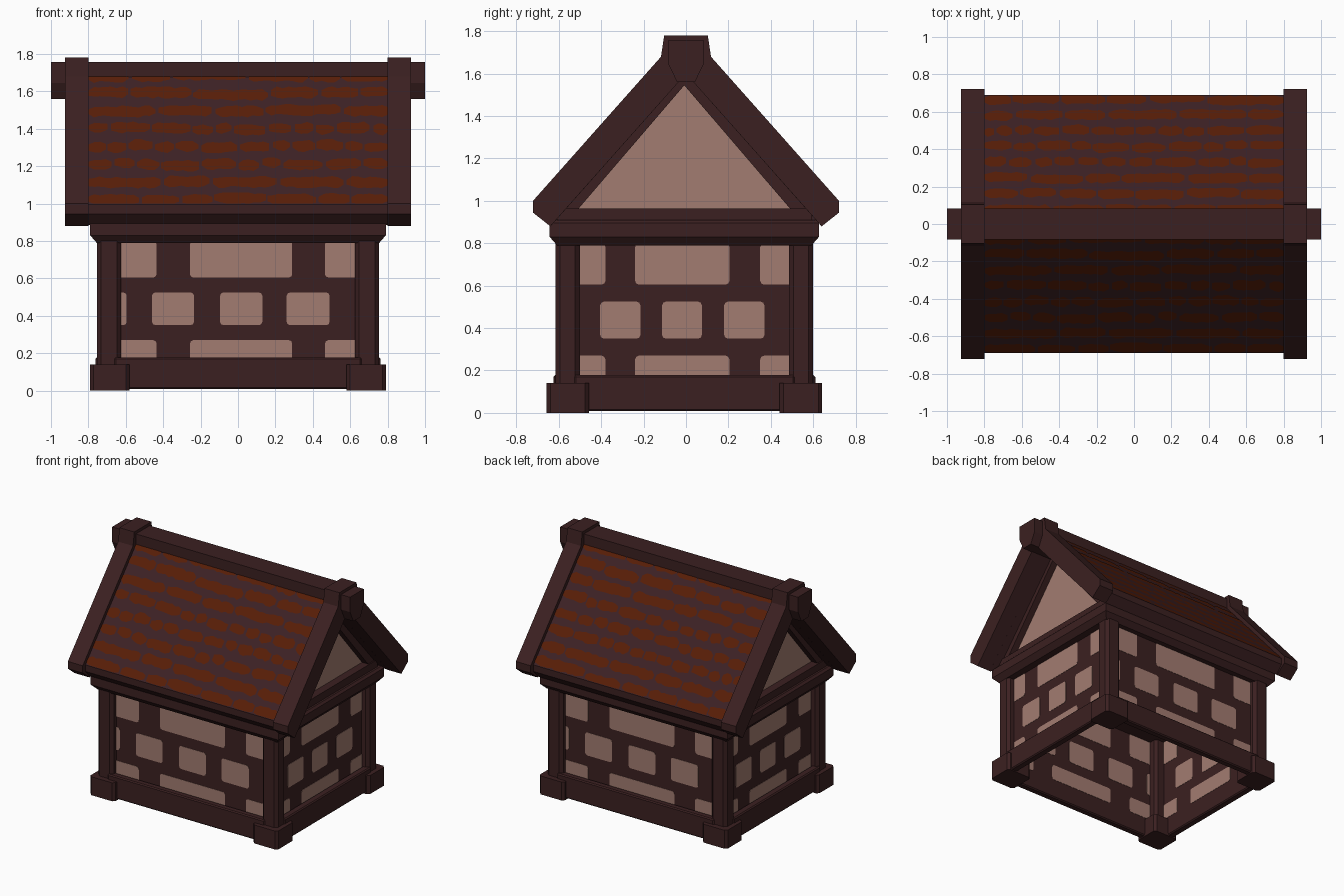
import bpy, bmesh, math, random
from mathutils import Vector

if "Cube" in bpy.data.objects:
    bpy.data.objects.remove(bpy.data.objects["Cube"])

random.seed(4)
CY = -0.008  # the body sits slightly forward of the roof


def material(name, rgb):
    m = bpy.data.materials.new(name)
    m.diffuse_color = (*rgb, 1)
    m.use_nodes = True
    m.node_tree.nodes["Principled BSDF"].inputs["Base Color"].default_value = m.diffuse_color
    return m


WOOD = material("dark_wood", (0.044, 0.0145, 0.0150))
PLASTER = material("pale_plaster", (0.365, 0.202, 0.164))
TILE = material("rust_tile", (0.098, 0.0125, 0.0022))
GAP = material("roof_brown", (0.046, 0.0155, 0.0180))


def finish(name, bm, mats, recalc=True):
    if recalc:
        bmesh.ops.recalc_face_normals(bm, faces=bm.faces[:])
    me = bpy.data.meshes.new(name)
    bm.to_mesh(me)
    bm.free()
    for m in mats:
        me.materials.append(m)
    ob = bpy.data.objects.new(name, me)
    bpy.context.collection.objects.link(ob)
    return ob


def box(name, a, b, bevel=0.0, vertical_only=False, mat=WOOD):
    lo = [min(p, q) for p, q in zip(a, b)]
    hi = [max(p, q) for p, q in zip(a, b)]
    bm = bmesh.new()
    bmesh.ops.create_cube(bm, size=1)
    for v in bm.verts:
        for i in range(3):
            v.co[i] = lo[i] if v.co[i] < 0 else hi[i]
    if bevel:
        edges = [e for e in bm.edges if not vertical_only
                 or abs(e.verts[0].co.z - e.verts[1].co.z) > 1e-4]
        bmesh.ops.bevel(bm, geom=edges, offset=bevel, segments=1, affect='EDGES')
    return finish(name, bm, [mat])


def extrude_poly(bm, ring0, ring1, mat_index=0):
    a = [bm.verts.new(p) for p in ring0]
    b = [bm.verts.new(p) for p in ring1]
    n = len(a)
    faces = [bm.faces.new(a), bm.faces.new(b[::-1])]
    faces += [bm.faces.new((a[i], b[i], b[(i + 1) % n], a[(i + 1) % n])) for i in range(n)]
    for f in faces:
        f.material_index = mat_index


def prism(name, half, x0, x1, mats=(WOOD,), inner=None, dy=0.0):
    """Extrude along x a (y, z) half profile, listed top to bottom, mirrored about
    y = 0. With inner set, the underside rises to a notch at that height."""
    pts = list(half)
    if inner is not None:
        pts.append((0, inner))
    pts += [(-y, z) for y, z in reversed(half) if y > 0]
    bm = bmesh.new()
    extrude_poly(bm, [(x0, y + dy, z) for y, z in pts], [(x1, y + dy, z) for y, z in pts])
    return finish(name, bm, mats)


# Corner posts and feet
for sx, nx in ((-1, "left"), (1, "right")):
    for sy, ny in ((-1, "front"), (1, "back")):
        tag = f"{ny}_{nx}"
        box("foot_" + tag, (sx * .58, sy * .45 + CY, 0), (sx * .79, sy * .65 + CY, .14), .018, True)
        box("post_" + tag, (sx * .625, sy * .493 + CY, .12), (sx * .755, sy * .608 + CY, .81), .022, True)

# Base beams
for s, ny, nx in ((-1, "front", "left"), (1, "back", "right")):
    box("base_beam_" + ny, (-.66, s * .565 + CY, .008), (.66, s * .618 + CY, .178), .008)
    box("base_beam_" + nx, (s * .705, -.52 + CY, .008), (s * .762, .52 + CY, .178), .008)

# Top plate with its lower edge chamfered inward
bm = bmesh.new()
levels = [(.755, .60, .79), (.79, .635, .83), (.79, .635, .895), (.775, .62, .91)]
rings = []
for hx, hy, z in levels:
    rings.append([bm.verts.new((sx * hx, sy * hy + CY, z))
                  for sx, sy in ((-1, -1), (1, -1), (1, 1), (-1, 1))])
for r, q in zip(rings, rings[1:]):
    for i in range(4):
        bm.faces.new((r[i], r[(i + 1) % 4], q[(i + 1) % 4], q[i]))
bm.faces.new(rings[0])
bm.faces.new(rings[-1])
finish("top_plate", bm, [WOOD])

# Thin walls with pale panels showing on both sides
ROWS = ((.605, .80), (.35, .525), (.15, .27))
LONG = ([(-.65, -.435), (-.257, .29), (.465, .65)],
        [(-.65, -.595), (-.46, -.235), (-.096, .13), (.26, .49)])
SHORT = ([(-.53, -.38), (-.24, .205), (.35, .51)],
         [(-.405, -.215), (-.113, .075), (.18, .37)])


def wall(name, half_width, spans, place):
    bm = bmesh.new()
    bm.faces.new([bm.verts.new(place(u, z, 0)) for u, z in
                  ((-half_width, .02), (half_width, .02), (half_width, .80), (-half_width, .80))])
    for k, (z0, z1) in enumerate(ROWS):
        for u0, u1 in spans[k % 2]:
            c = .018
            ring = [(u0 + c, z0), (u1 - c, z0), (u1 - c * .3, z0 + c * .3), (u1, z0 + c),
                    (u1, z1 - c), (u1 - c * .3, z1 - c * .3), (u1 - c, z1), (u0 + c, z1),
                    (u0 + c * .3, z1 - c * .3), (u0, z1 - c), (u0, z0 + c),
                    (u0 + c * .3, z0 + c * .3)]
            extrude_poly(bm, [place(u, z, .002) for u, z in ring],
                         [place(u, z, -.002) for u, z in ring], 1)
    finish(name, bm, [WOOD, PLASTER])


wall("wall_front", .69, LONG, lambda u, z, d: (u, -.56 - d + CY, z))
wall("wall_back", .69, LONG, lambda u, z, d: (-u, .56 + d + CY, z))
wall("wall_right", .55, SHORT, lambda u, z, d: (.70 + d, u, z))
wall("wall_left", .55, SHORT, lambda u, z, d: (-.70 - d, -u, z))

# Gable infill and its timber frame
prism("gable_infill", [(0, 1.575), (.57, .90)], -.70, .70, (PLASTER,), dy=CY)
for s, nx in ((-1, "left"), (1, "right")):
    box("gable_beam_" + nx, (s * .66, -.60 + CY, .90), (s * .76, .60 + CY, .965))
    prism("gable_rafters_" + nx, [(0, 1.62), (.63, .91), (.545, .91)],
          s * .66, s * .75, inner=1.545, dy=CY)

# Roof slab
SLOPE, TOP = 1.125, 1.77
roof = prism("roof_slab", [(.03, TOP - .03 * SLOPE), (.69, .995), (.69, .945), (.635, .885)],
             -.81, .81, (WOOD, GAP), inner=1.60)
for p in roof.data.polygons:
    p.material_index = 1 if p.normal.z > .3 else 0

# Rows of ragged roof tiles, laid as flat patches on both slopes
bm = bmesh.new()
for s in (-1, 1):
    def on_roof(x, z):
        lift = .002
        return (-s * x, s * ((TOP - z) / SLOPE + lift * .75), z + lift * .66)
    for k in range(-1, 7):
        zc = 1.588 - .0945 * k
        x = -.80
        while x < .78:
            w = random.uniform(.08, .22) if 1 < k < 5 else random.uniform(.15, .42)
            x1 = min(x + w, .80)
            if .80 - x1 < .05:
                x1 = .80
            n = max(3, round((x1 - x) / .03))
            low, high = [], []
            drift = random.uniform(-.008, .008)
            for i in range(n + 1):
                px = x + (x1 - x) * i / n
                pinch = .012 if i in (0, n) else 0
                low.append((px, max(.998, zc + drift - .027 + pinch + random.uniform(-.006, .006))))
                high.append((px, max(1.0, min(1.69, zc + drift + .027 - pinch + random.uniform(-.006, .006)))))
            f = bm.faces.new([bm.verts.new(on_roof(*p)) for p in low + high[::-1]])
            f.normal_update()
            if f.normal.z < 0:
                f.normal_flip()
            x = x1 + random.uniform(.008, .022)
finish("roof_tiles", bm, [TILE], recalc=False)

# Barge boards with a raised cap at the peak
for s, nx in ((-1, "left"), (1, "right")):
    prism("barge_board_" + nx,
          [(.103, 1.78), (.118, 1.68), (.722, 1.0), (.722, .945), (.64, .88)],
          s * .80, s * .925, inner=1.60)

# Ridge beam
prism("ridge_beam", [(.083, 1.758), (.083, 1.645), (.042, 1.56)], -1.0, 1.0)
